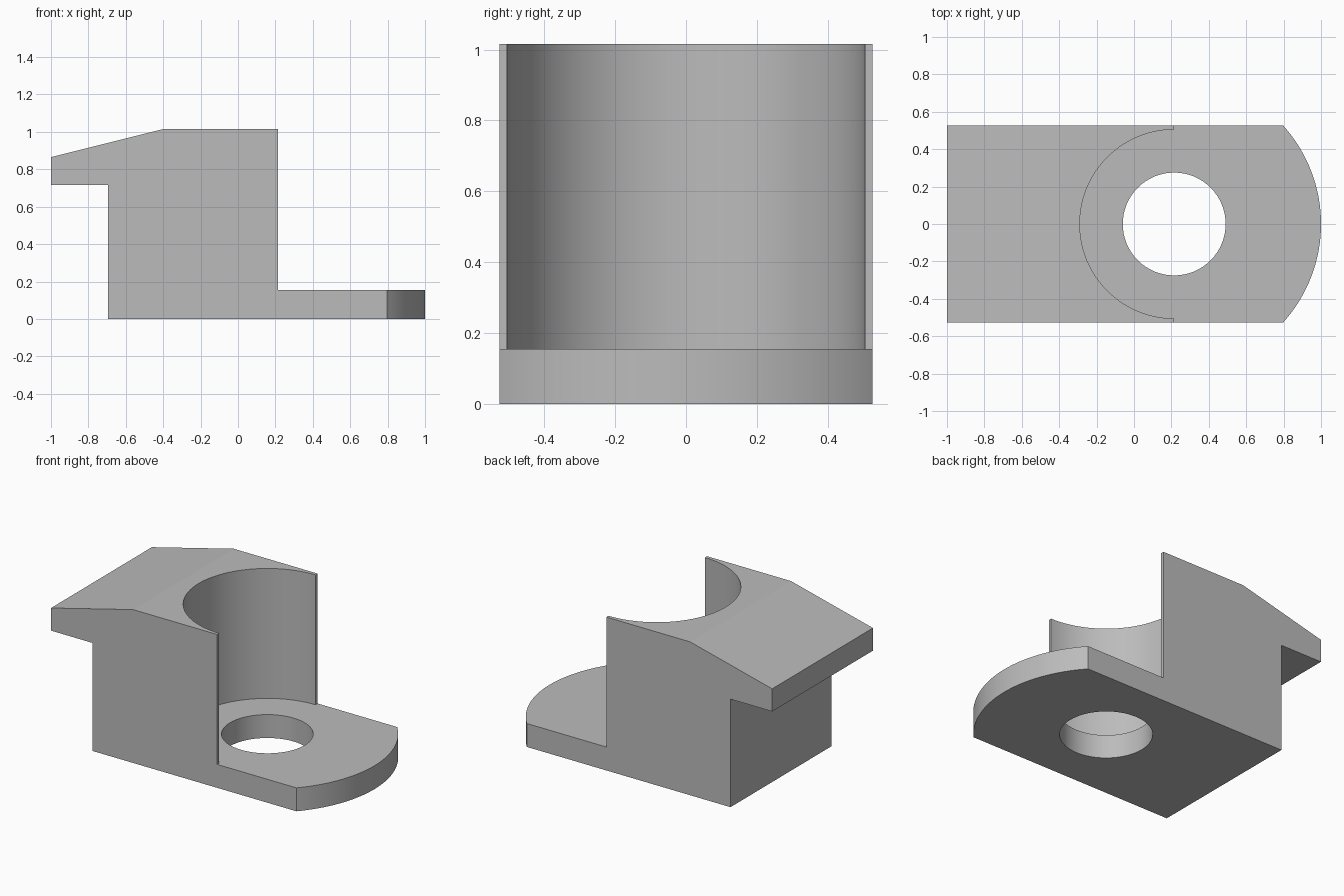
import bpy, bmesh
from math import cos, sin, pi, asin, radians
from mathutils import Vector

cube = bpy.data.objects.get("Cube")
if cube:
    bpy.data.objects.remove(cube, do_unlink=True)

HALF, TOP, FLOOR = 0.527, 1.015, 0.155   # half width, height, plate thickness
CX = 0.215                               # common axis of hole, pocket and round end

grey = bpy.data.materials.new("plain grey")
grey.use_nodes = True
grey.diffuse_color = (0.5, 0.5, 0.5, 1)
grey.node_tree.nodes["Principled BSDF"].inputs["Base Color"].default_value = (0.5, 0.5, 0.5, 1)


def arc(r, start, end, n):
    """Points on a circle about the common axis."""
    return [(CX + r * cos(start + (end - start) * i / n),
             r * sin(start + (end - start) * i / n)) for i in range(n + 1)]


def prism(name, outline, start, push):
    """Extrude an outline; start maps 2D to 3D, push is the extrusion vector."""
    bm = bmesh.new()
    face = bm.faces.new([bm.verts.new(start(a, b)) for a, b in outline])
    ext = bmesh.ops.extrude_face_region(bm, geom=[face])
    moved = [v for v in ext["geom"] if isinstance(v, bmesh.types.BMVert)]
    bmesh.ops.translate(bm, verts=moved, vec=Vector(push))
    bmesh.ops.recalc_face_normals(bm, faces=bm.faces)
    mesh = bpy.data.meshes.new(name)
    bm.to_mesh(mesh)
    bm.free()
    mesh.materials.append(grey)
    obj = bpy.data.objects.new(name, mesh)
    bpy.context.collection.objects.link(obj)
    return obj


def column(name, outline, z0, z1):
    return prism(name, outline, lambda x, y: (x, y, z0), (0, 0, z1 - z0))


# Main block: side profile with overhanging sloped lip
profile = [(-0.695, 0), (1.1, 0), (1.1, TOP), (-0.4, TOP),
           (-1, 0.865), (-1, 0.715), (-0.695, 0.715)]
body = prism("clamp_body", profile, lambda x, z: (x, -HALF, z), (0, 2 * HALF, 0))

# Cutters: rounded end outline, half-round pocket open to the end, through hole
R_END = 1 - CX
a = asin(HALF / R_END) + 0.1
end_outline = [(-1.2, 0.9), (-1.2, -0.9), (0.5, -0.9)] + arc(R_END, -a, a, 48) + [(0.5, 0.9)]
pocket_outline = arc(0.505, pi / 2, 3 * pi / 2, 48) + [(CX, -0.7), (1.3, -0.7), (1.3, 0.7), (CX, 0.7)]
cuts = [
    (column("end_cutter", end_outline, -0.2, 1.3), "INTERSECT"),
    (column("pocket_cutter", pocket_outline, FLOOR, 1.3), "DIFFERENCE"),
    (column("hole_cutter", arc(0.275, 0, 2 * pi, 64)[:-1], -0.2, 0.5), "DIFFERENCE"),
]

bpy.ops.object.select_all(action="DESELECT")
body.select_set(True)
bpy.context.view_layer.objects.active = body
for cutter, operation in cuts:
    cutter.hide_render = True
    mod = body.modifiers.new(cutter.name, "BOOLEAN")
    mod.object, mod.operation, mod.solver = cutter, operation, "EXACT"
    bpy.ops.object.modifier_apply(modifier=mod.name)
    bpy.data.objects.remove(cutter, do_unlink=True)

bpy.ops.object.shade_smooth_by_angle(angle=radians(12))
